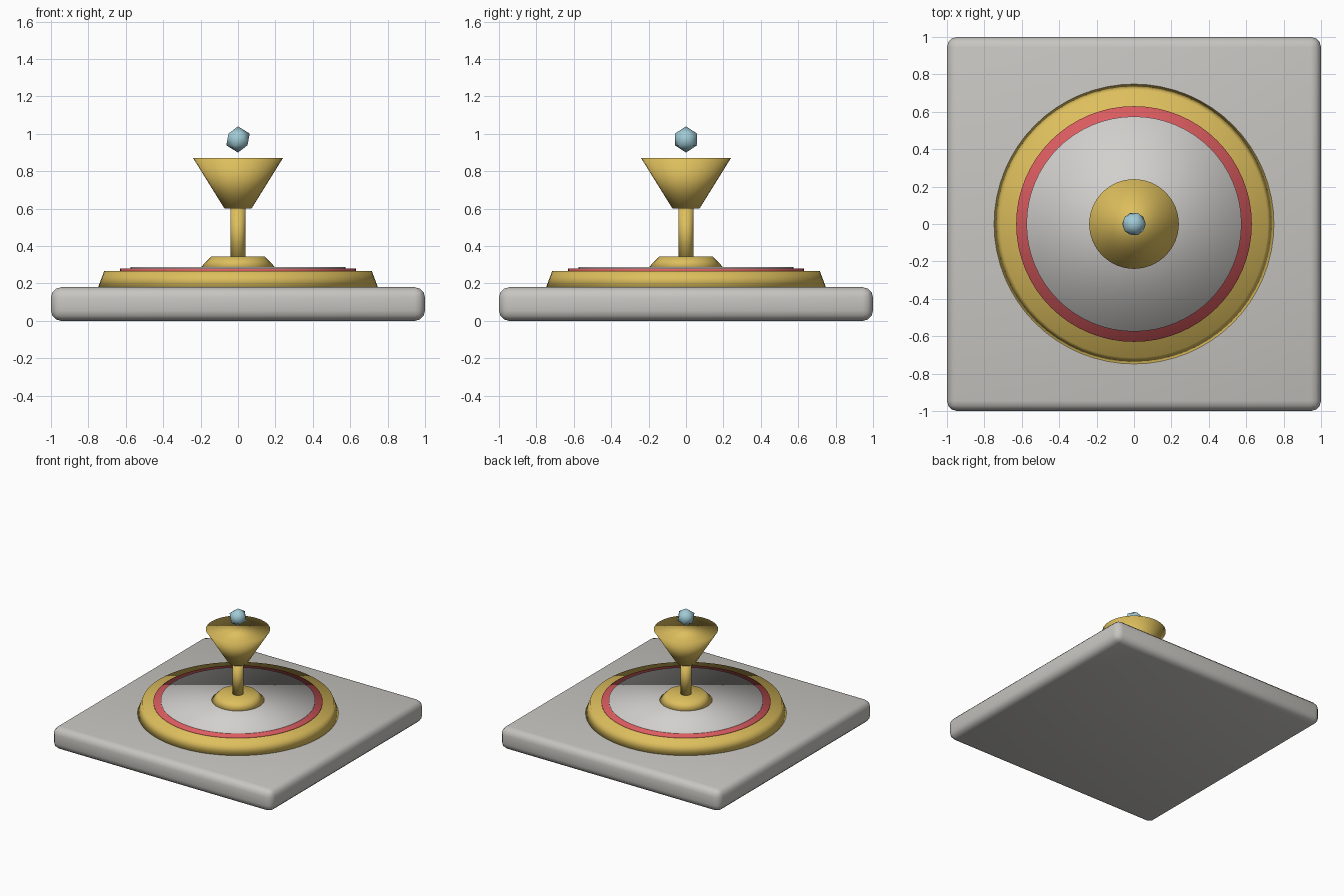
import bpy
import math

cube = bpy.data.objects.get("Cube")
if cube:
    bpy.data.objects.remove(cube, do_unlink=True)


def material(name, rgb):
    mat = bpy.data.materials.new(name)
    mat.use_nodes = True
    colour = (*rgb, 1.0)
    mat.diffuse_color = colour
    mat.node_tree.nodes["Principled BSDF"].inputs["Base Color"].default_value = colour
    return mat


stone = material("pale stone", (0.57, 0.56, 0.53))
silver = material("light silver", (0.64, 0.63, 0.61))
gold = material("gold", (0.73, 0.52, 0.11))
red = material("red", (0.73, 0.11, 0.12))
blue = material("pale blue", (0.36, 0.60, 0.68))


def finish(name, mat):
    obj = bpy.context.object
    obj.name = name
    obj.data.name = name
    obj.data.materials.append(mat)
    return obj


def turned(name, mat, bottom, top, r_bottom, r_top, sides=64):
    """Capped, softly shaded round part between two heights."""
    bpy.ops.mesh.primitive_cone_add(vertices=sides, radius1=r_bottom, radius2=r_top,
                                    depth=top - bottom,
                                    location=(0, 0, (bottom + top) / 2))
    bpy.ops.object.shade_smooth()
    return finish(name, mat)


# Square slab with rounded edges
bpy.ops.mesh.primitive_cube_add(size=1, location=(0, 0, 0.09))
slab = finish("base_slab", stone)
slab.scale = (2, 2, 0.18)
bpy.ops.object.transform_apply(location=False, rotation=False, scale=True)
bevel = slab.modifiers.new("rounded_edges", "BEVEL")
bevel.width = 0.055
bevel.segments = 3
bpy.ops.object.modifier_apply(modifier=bevel.name)
bpy.ops.object.shade_smooth_by_angle(angle=math.radians(40))

# Stacked round plates
turned("round_plinth", gold, 0.175, 0.268, 0.75, 0.715)
turned("red_band", red, 0.26, 0.279, 0.63, 0.63)
turned("inner_disc", silver, 0.27, 0.289, 0.575, 0.575)

# Pedestal: foot, stem and flared bowl
turned("pedestal_foot", gold, 0.28, 0.343, 0.205, 0.145, 32)
turned("pedestal_stem", gold, 0.33, 0.61, 0.04, 0.04, 32)
turned("flared_bowl", gold, 0.60, 0.87, 0.072, 0.24, 32)

# Gem floating above the bowl
bpy.ops.mesh.primitive_ico_sphere_add(subdivisions=1, radius=0.07, location=(0, 0, 0.97))
bpy.ops.object.shade_smooth()
finish("floating_gem", blue)
